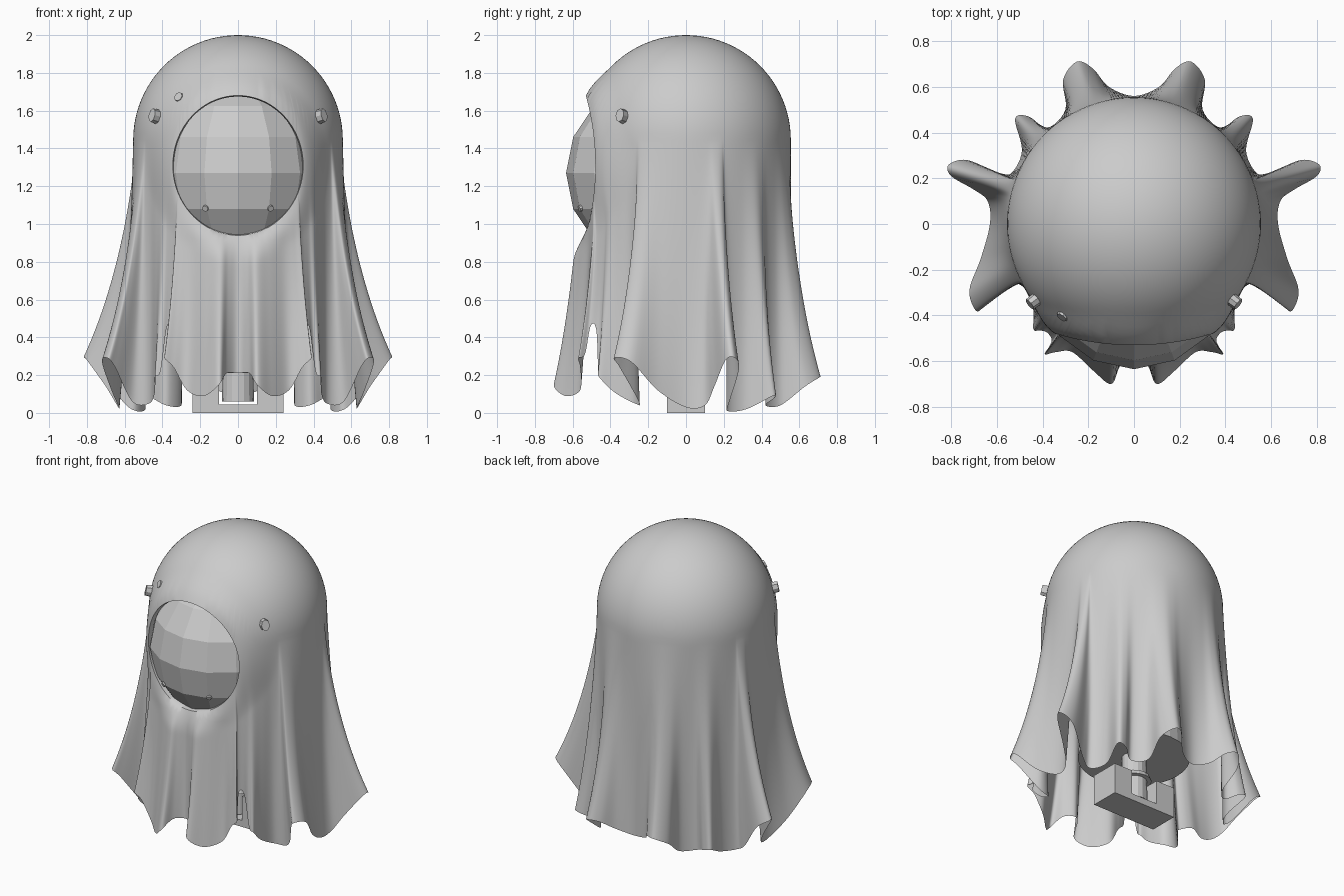
import bpy, bmesh, math
from mathutils import Vector

cube = bpy.data.objects.get("Cube")
if cube:
    bpy.data.objects.remove(cube, do_unlink=True)

grey = bpy.data.materials.new("plain grey")
grey.use_nodes = True
GREY = (0.6, 0.6, 0.6, 1)
grey.diffuse_color = GREY
grey.node_tree.nodes["Principled BSDF"].inputs["Base Color"].default_value = GREY

R, CZ = 0.555, 1.445                     # dome radius and centre height
HOLE_Z, HOLE_W, HOLE_H = 1.31, 0.345, 0.37


def add_object(name, bm, smooth=False):
    mesh = bpy.data.meshes.new(name)
    bm.to_mesh(mesh)
    bm.free()
    mesh.materials.append(grey)
    for p in mesh.polygons:
        p.use_smooth = smooth
    obj = bpy.data.objects.new(name, mesh)
    bpy.context.collection.objects.link(obj)
    return obj


def box(name, size, loc):
    bm = bmesh.new()
    bmesh.ops.create_cube(bm, size=1)
    bmesh.ops.scale(bm, vec=size, verts=bm.verts)
    bmesh.ops.translate(bm, vec=loc, verts=bm.verts)
    return add_object(name, bm)


def cylinder(name, radius, depth, loc, direction=(0, 0, 1), sides=16):
    bm = bmesh.new()
    bmesh.ops.create_cone(bm, cap_ends=True, segments=sides, radius1=radius,
                          radius2=radius * 0.9, depth=depth)
    obj = add_object(name, bm)
    obj.location = loc
    obj.rotation_euler = Vector(direction).to_track_quat('Z', 'Y').to_euler()
    return obj


# Hem of the sheet: front centre round to back centre
half = [Vector(p) for p in (
    (0, -.57, .21), (.06, -.62, .21), (.1, -.7, .15), (.18, -.64, .09), (.27, -.56, .12),
    (.34, -.56, .24), (.39, -.57, .29), (.37, -.535, .31), (.36, -.505, .46), (.38, -.475, .44),
    (.41, -.465, .22), (.44, -.46, .19), (.44, -.38, .11), (.47, -.27, .05), (.56, -.25, .06),
    (.65, -.35, .24), (.69, -.38, .29), (.72, -.29, .27), (.67, -.15, .12), (.63, 0, .03),
    (.64, .1, .04), (.7, .15, .14), (.8, .21, .28), (.81, .26, .29), (.73, .28, .23),
    (.61, .23, .06), (.54, .22, .01), (.49, .32, .02), (.52, .46, .09), (.46, .47, .08),
    (.38, .42, .04), (.3, .5, .04), (.31, .63, .14), (.25, .71, .19), (.18, .68, .18),
    (.11, .6, .12), (0, .56, .09))]
ctrl = half + [Vector((-p.x, p.y, p.z)) for p in reversed(half[1:-1])]


def spline(a, b, c, d, t):
    return 0.5 * (2 * b + (c - a) * t + (2 * a - 5 * b + 4 * c - d) * t ** 2
                  + (3 * b - a - 3 * c + d) * t ** 3)


STEPS, n = 6, len(ctrl)
hem = [spline(*(ctrl[(i + k) % n] for k in (-1, 0, 1, 2)), s / STEPS)
       for i in range(n) for s in range(STEPS)]
cols = len(hem)

# Direction in which each fold meets the dome
raw = [math.atan2(p.x, -p.y) % math.tau for p in hem]
raw[0] = 0
raw.sort()
SPAN = 8
angles = [sum(raw[(i + k) % cols] + math.tau * ((i + k) // cols)
              for k in range(-SPAN, SPAN + 1)) / (2 * SPAN + 1) for i in range(cols)]

# Sheet: dome rings followed by the draped skirt
bm = bmesh.new()
pole = bm.verts.new((0, 0, CZ + R))
rings = []
DOME, SKIRT = 24, 56
for j in range(1, DOME + 1):
    e = j / DOME * math.pi / 2
    rings.append([bm.verts.new((R * math.sin(e) * math.sin(a), -R * math.sin(e) * math.cos(a),
                                CZ + R * math.cos(e))) for a in angles])
for j in range(1, SKIRT + 1):
    t = j / SKIRT
    f = 0.57 * t + 0.43 * t ** 3 - 0.15 * t * (1 - t) ** 3
    row = []
    for a, h in zip(angles, hem):
        top = Vector((R * math.sin(a), -R * math.cos(a), 0))
        p = top.lerp(h, f)
        p.z = CZ + (h.z - CZ) * t
        row.append(bm.verts.new(p))
    rings.append(row)
for i in range(cols):
    k = (i + 1) % cols
    bm.faces.new((pole, rings[0][i], rings[0][k]))
    for up, low in zip(rings, rings[1:]):
        bm.faces.new((up[i], low[i], low[k], up[k]))


# Round face opening with a raised lip
def hole_distance(v):
    return math.hypot(v.co.x / HOLE_W, (v.co.z - HOLE_Z) / HOLE_H)


bmesh.ops.delete(bm, geom=[v for v in bm.verts if v.co.y < 0 and hole_distance(v) < 1],
                 context='VERTS')
rim = [e for e in bm.edges if e.is_boundary and e.verts[0].co.y < 0
       and all(hole_distance(v) < 1.3 for v in e.verts)]
for v in {v for e in rim for v in e.verts}:
    d = hole_distance(v)
    v.co.x /= d
    v.co.z = HOLE_Z + (v.co.z - HOLE_Z) / d
around = [v for v in bm.verts
          if v.co.y < 0 and not v.is_boundary and hole_distance(v) < 1.25]
for _ in range(6):
    bmesh.ops.smooth_vert(bm, verts=around, factor=0.5, use_axis_x=True,
                          use_axis_y=True, use_axis_z=True)
for v in bm.verts:
    d = hole_distance(v)
    if v.co.y < 0 and d < 1.42:
        w = (1 - (d - 1) / 0.42) ** 2
        lip = -0.48 - 0.05 * min(1, ((v.co.z - HOLE_Z) / HOLE_H) ** 2)
        v.co.y += (lip - v.co.y) * min(1, w)
lip_geom = bmesh.ops.extrude_edge_only(bm, edges=rim)["geom"]
for v in lip_geom:
    if isinstance(v, bmesh.types.BMVert):
        v.co.x *= 0.985
        v.co.y += 0.04
        v.co.z = HOLE_Z + (v.co.z - HOLE_Z) * 0.985
bmesh.ops.recalc_face_normals(bm, faces=bm.faces)
if max(bm.faces, key=lambda f: f.calc_center_median().z).normal.z < 0:
    bmesh.ops.reverse_faces(bm, faces=bm.faces)
sheet = add_object("draped_sheet", bm, smooth=True)
bpy.context.view_layer.objects.active = sheet
sheet.select_set(True)
bpy.ops.object.shade_smooth_by_angle(angle=math.radians(50))

# Faceted head behind the opening
bm = bmesh.new()
bmesh.ops.create_uvsphere(bm, u_segments=16, v_segments=8, radius=0.5)
bmesh.ops.scale(bm, vec=(0.93, 1.01, 1), verts=bm.verts)
bmesh.ops.translate(bm, vec=(0, -0.13, 1.27), verts=bm.verts)
add_object("head_ball", bm)

# Pegs on the sheet and beads on the head
for side, label in ((1, "left"), (-1, "right")):
    out = Vector((side * 0.435, -0.335, 0.125))
    peg = cylinder(label + "_peg", 0.03, 0.055, out + Vector((0, 0, CZ)), out, 8)
    peg.scale = (1, 1.35, 1)
    cylinder(label + "_bead", 0.018, 0.025, (side * 0.17, -0.555, 1.085),
             (side * 0.35, -0.85, -0.37), 8)
out = Vector((-0.31, -0.40, 0.225))
cylinder("small_peg", 0.028, 0.025, out + Vector((0, 0, CZ)), out, 8)

# Body under the sheet
cylinder("hidden_body", 0.35, 0.48, (0, 0, 0.62), sides=32)

# Stand: slotted block with a post and collar up to the body
box("stand_floor", (0.48, 0.2, 0.045), (0, 0, 0.0225))
for side, label in ((1, "left"), (-1, "right")):
    box(label + "_stand_block", (0.14, 0.2, 0.17), (side * 0.17, 0, 0.125))
cylinder("stand_post", 0.085, 0.34, (0, 0, 0.23))
cylinder("stand_collar", 0.11, 0.03, (0, 0, 0.225))
